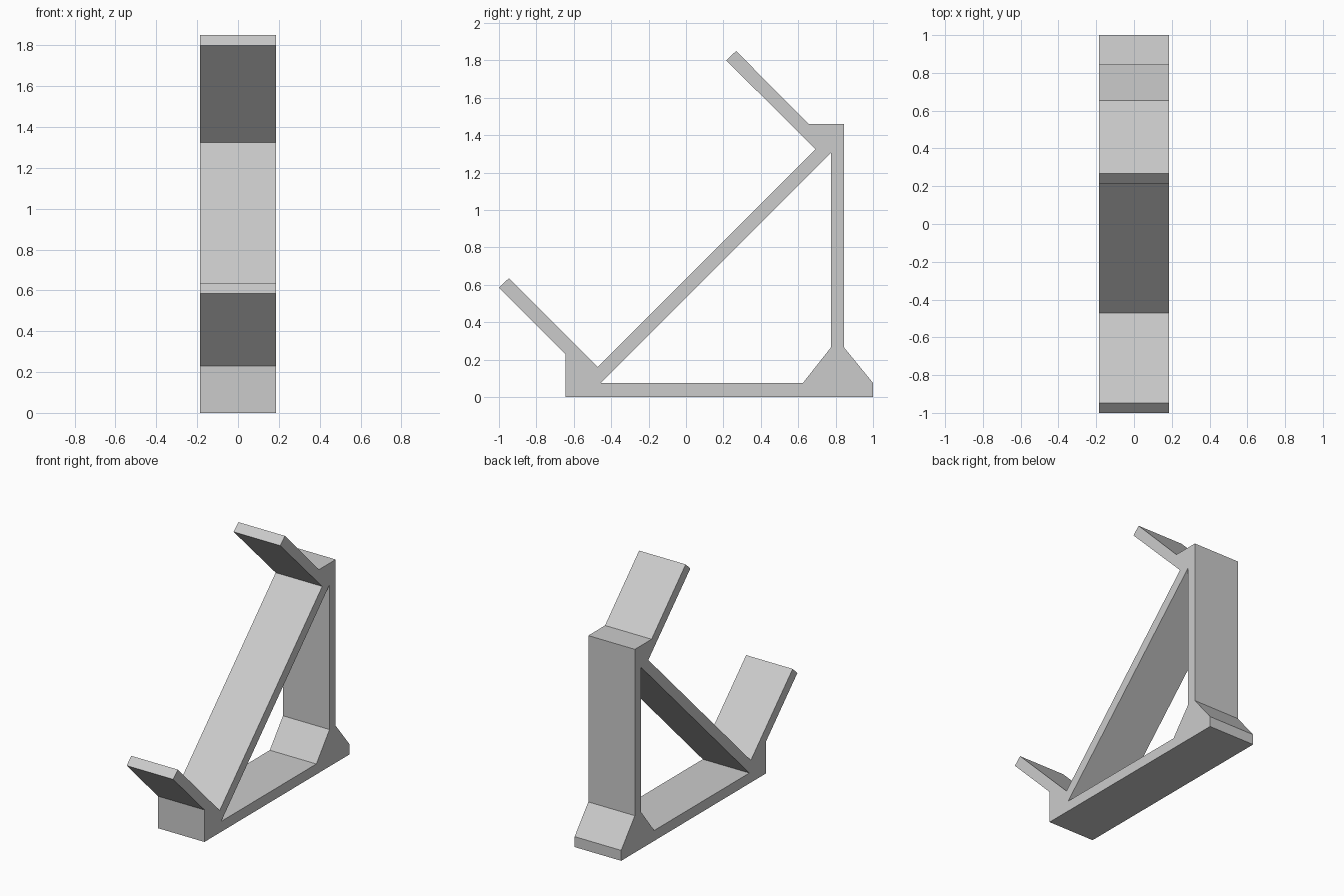
import bpy, bmesh
from mathutils import Matrix

cube = bpy.data.objects.get("Cube")
if cube:
    bpy.data.objects.remove(cube, do_unlink=True)

HALF_WIDTH = 0.185

# Plain grey material
grey = bpy.data.materials.new("light_grey")
grey.use_nodes = True
colour = (0.6, 0.6, 0.6, 1.0)
grey.diffuse_color = colour
grey.node_tree.nodes["Principled BSDF"].inputs["Base Color"].default_value = colour

# Side outline (y, z): base, rear foot, upright, upper arm, sloped rest, lower arm
outline = [(-0.645, 0), (1, 0), (1, 0.075), (0.845, 0.265), (0.845, 1.46),
           (0.655, 1.46), (0.268, 1.85), (0.215, 1.80), (0.692, 1.325),
           (-0.472, 0.16), (-0.947, 0.635), (-1, 0.585), (-0.645, 0.23)]

# Triangular opening between base, upright and sloped rest
opening = [(-0.455, 0.075), (0.625, 0.075), (0.775, 0.265), (0.775, 1.305)]


def add_loop(curve, points):
    spline = curve.splines.new('POLY')
    spline.points.add(len(points) - 1)
    for p, (y, z) in zip(spline.points, points):
        p.co = (y, z, 0, 1)
    spline.use_cyclic_u = True


# Filled profile, extruded across the width
curve = bpy.data.curves.new("stand_profile", 'CURVE')
curve.dimensions = '2D'
curve.fill_mode = 'BOTH'
curve.extrude = HALF_WIDTH
add_loop(curve, outline)
add_loop(curve, opening)
profile = bpy.data.objects.new("stand_profile", curve)
bpy.context.collection.objects.link(profile)
bpy.context.view_layer.update()
mesh = bpy.data.meshes.new_from_object(
    profile.evaluated_get(bpy.context.evaluated_depsgraph_get()))
bpy.data.objects.remove(profile, do_unlink=True)

# Stand the profile upright (y, z, x order) and weld it into one solid
mesh.transform(Matrix(((0, 0, 1, 0), (1, 0, 0, 0), (0, 1, 0, 0), (0, 0, 0, 1))))
bm = bmesh.new()
bm.from_mesh(mesh)
bmesh.ops.remove_doubles(bm, verts=bm.verts, dist=0.0005)
bmesh.ops.recalc_face_normals(bm, faces=bm.faces)
for face in bm.faces:
    face.smooth = False
    face.material_index = 0
bm.to_mesh(mesh)
bm.free()

mesh.name = "angled_stand"
mesh.materials.clear()
mesh.materials.append(grey)
stand = bpy.data.objects.new("angled_stand", mesh)
bpy.context.collection.objects.link(stand)
